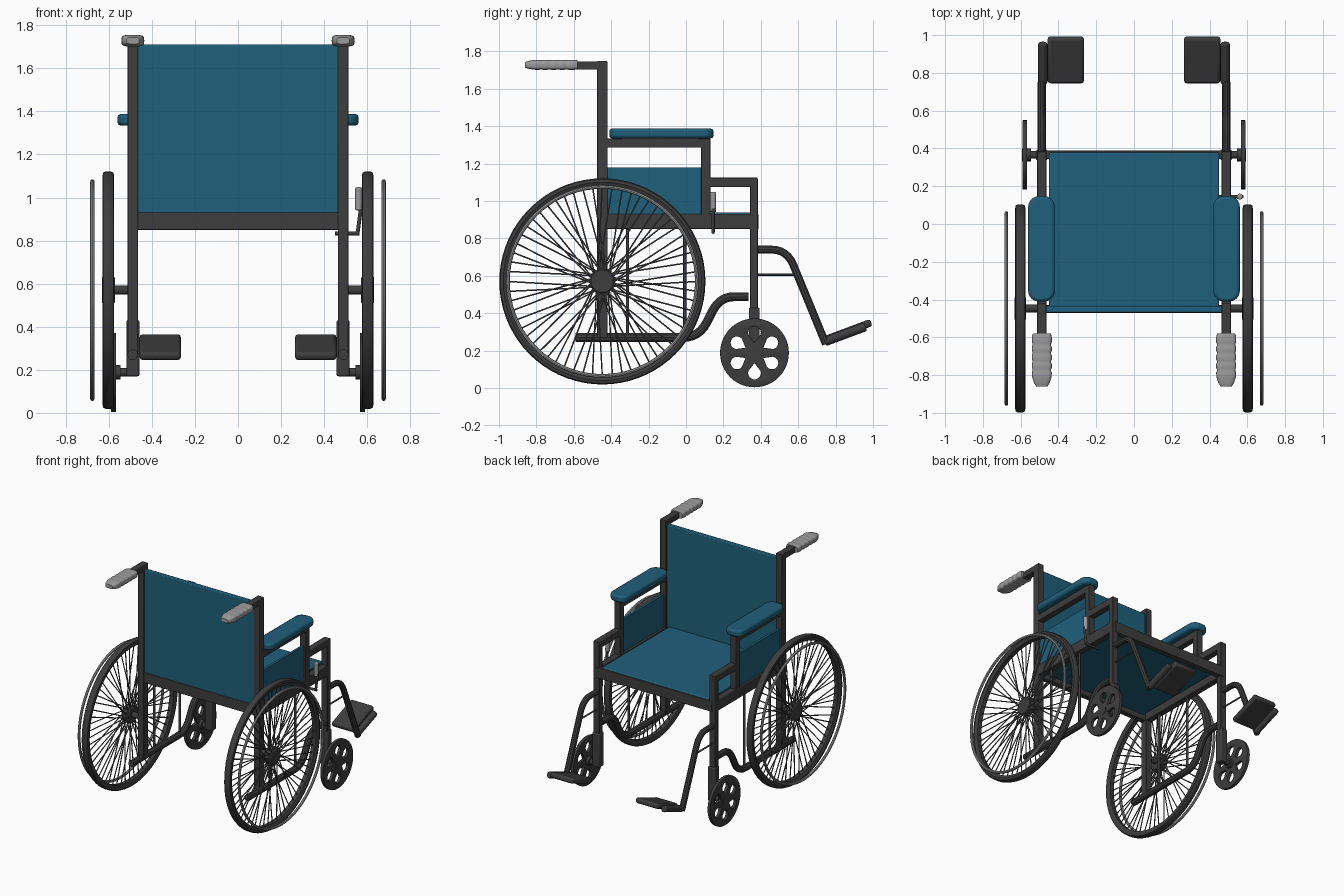
import bpy, bmesh, math
from mathutils import Vector, Matrix

if "Cube" in bpy.data.objects:
    bpy.data.objects.remove(bpy.data.objects["Cube"])

def mat(name, c):
    m = bpy.data.materials.new(name)
    m.diffuse_color = (*c, 1)
    m.use_nodes = True
    m.node_tree.nodes["Principled BSDF"].inputs["Base Color"].default_value = m.diffuse_color
    return m

DARK = mat("dark_grey", (0.047, 0.047, 0.047))
LIGHT = mat("light_grey", (0.33, 0.33, 0.33))
MID = mat("mid_grey", (0.1, 0.1, 0.1))
TEAL = mat("teal", (0.014, 0.115, 0.198))

def finish(name, bm, m, bevel=0.0, mirror=True, seg=2):
    """Turn a bmesh in world coordinates into an object, bevelled and mirrored in x."""
    bmesh.ops.recalc_face_normals(bm, faces=bm.faces)
    me = bpy.data.meshes.new(name)
    bm.to_mesh(me)
    bm.free()
    ob = bpy.data.objects.new(name, me)
    bpy.context.collection.objects.link(ob)
    me.materials.clear()
    me.materials.append(m)
    bpy.ops.object.select_all(action='DESELECT')
    ob.select_set(True)
    bpy.context.view_layer.objects.active = ob
    bpy.ops.object.shade_smooth_by_angle(angle=math.radians(35))
    if bevel:
        b = ob.modifiers.new("bevel", 'BEVEL')
        b.width, b.segments = bevel, seg
    if mirror:
        ob.modifiers.new("mirror", 'MIRROR')
    return ob

def add_box(bm, x, y, z, rot=0.0, corner=0.0):
    c = Vector([(a + b) / 2 for a, b in (x, y, z)])
    S = Matrix.Diagonal((x[1] - x[0], y[1] - y[0], z[1] - z[0], 1))
    M = Matrix.Translation(c) @ Matrix.Rotation(rot, 4, 'X') @ S
    vs = bmesh.ops.create_cube(bm, size=1, matrix=M)['verts']
    if corner:  # round the upright corners
        es = {e for v in vs for e in v.link_edges
              if abs(e.verts[0].co.z - e.verts[1].co.z) > 0.7 * (z[1] - z[0])}
        bmesh.ops.bevel(bm, geom=list(es), offset=corner, segments=6, profile=0.5, affect='EDGES')

def boxes(name, items, m=DARK, bevel=0.004, mirror=True, **kw):
    bm = bmesh.new()
    for it in items:
        add_box(bm, *it, **kw)
    return finish(name, bm, m, bevel, mirror)

def add_rod(bm, a, b, r, n=16):
    a, b = Vector(a), Vector(b)
    d = b - a
    M = Matrix.Translation((a + b) / 2) @ d.to_track_quat('Z', 'Y').to_matrix().to_4x4()
    bmesh.ops.create_cone(bm, cap_ends=True, segments=n, radius1=r, radius2=r, depth=d.length, matrix=M)

def rods(name, items, m=DARK, bevel=0.0, mirror=True, n=16):
    bm = bmesh.new()
    for it in items:
        add_rod(bm, *it, n=n)
    return finish(name, bm, m, bevel, mirror)

def lathe(name, profile, y, z, m, n=72, mirror=True):
    """Spin closed (radius, x) profile around an x-parallel axle."""
    bm = bmesh.new()
    rings = [[bm.verts.new((px, y + r * math.cos(t), z + r * math.sin(t))) for r, px in profile]
             for t in (2 * math.pi * i / n for i in range(n))]
    k = len(profile)
    for i in range(n):
        A, B = rings[i], rings[(i + 1) % n]
        for j in range(k):
            bm.faces.new((A[j], A[(j + 1) % k], B[(j + 1) % k], B[j]))
    return finish(name, bm, m, 0, mirror)

def curve_mesh(cu):
    ob = bpy.data.objects.new("tmp", cu)
    bpy.context.collection.objects.link(ob)
    bpy.context.view_layer.update()
    me = bpy.data.meshes.new_from_object(ob.evaluated_get(bpy.context.evaluated_depsgraph_get()))
    bpy.data.objects.remove(ob)
    bm = bmesh.new()
    bm.from_mesh(me)
    bmesh.ops.remove_doubles(bm, verts=bm.verts, dist=1e-5)
    return bm

def tube(name, x, pts, r, fillet=0.09, m=DARK):
    """Round tube through (y, z) points with rounded bends."""
    P = [Vector((x, *p)) for p in pts]
    path = [P[0]]
    for a, b, c in zip(P, P[1:], P[2:]):
        s = b + (a - b).normalized() * min(fillet, (a - b).length * 0.48)
        e = b + (c - b).normalized() * min(fillet, (c - b).length * 0.48)
        path += [s.lerp(b, t).lerp(b.lerp(e, t), t) for t in (i / 6 for i in range(7))]
    path.append(P[-1])
    cu = bpy.data.curves.new(name, 'CURVE')
    cu.dimensions = '3D'
    cu.bevel_depth, cu.bevel_resolution, cu.use_fill_caps = r, 3, True
    sp = cu.splines.new('POLY')
    sp.points.add(len(path) - 1)
    for q, p in zip(sp.points, path):
        q.co = (*p, 1)
    return finish(name, curve_mesh(cu), m)

# seat, backrest and side cloth
boxes("seat", [((-0.45, 0.45), (-0.44, 0.378), (0.89, 0.938))], TEAL, 0.008, False)
boxes("backrest", [((-0.468, 0.468), (-0.468, -0.435), (0.92, 1.71))], TEAL, 0.006, False)
boxes("side_panel", [((0.48, 0.50), (-0.43, 0.09), (0.92, 1.18))], TEAL, 0.002)

# square tube frame
X = (0.464, 0.514)
boxes("seat_cross_rail", [((-0.49, 0.49), (-0.472, -0.43), (0.85, 0.93)),
                          ((-0.49, 0.49), (0.345, 0.388), (0.85, 0.93))], mirror=False)
boxes("seat_side_rail", [(X, (-0.47, 0.383), (0.85, 0.93))])
boxes("back_post", [(X, (-0.475, -0.42), (0.27, 1.748))])
boxes("handle_bar", [(X, (-0.62, -0.44), (1.702, 1.747))])
boxes("armrest_frame", [(X, (-0.43, 0.13), (1.285, 1.335)), (X, (0.08, 0.13), (0.92, 1.33)),
                        (X, (0.12, 0.383), (1.075, 1.126))])
boxes("front_post", [(X, (0.342, 0.384), (0.40, 1.12))])
boxes("armrest_pad", [((0.42, 0.56), (-0.41, 0.147), (1.335, 1.387))], TEAL, 0.014, corner=0.055)

# ribbed grips, lofted from rounded rectangles
bm = bmesh.new()
stations = [(-0.58, 0.9), (-0.60, 1)]
for i in range(4):
    y0 = -0.625 - i * 0.045
    stations += [(y0, 1), (y0 - 0.008, 0.94), (y0 - 0.02, 0.94), (y0 - 0.028, 1)]
stations += [(-0.81, 0.97), (-0.845, 0.75), (-0.86, 0.55)]
rings = []
for y, s in stations:
    ring = []
    for i in range(24):
        t = 2 * math.pi * i / 24
        f = lambda v: math.copysign(abs(v) ** 0.5, v)
        ring.append(bm.verts.new((0.488 + 0.053 * s * f(math.cos(t)), y,
                                  1.728 + 0.027 * s * f(math.sin(t)))))
    rings.append(ring)
for A, B in zip(rings, rings[1:]):
    for i in range(24):
        bm.faces.new((A[i], A[(i + 1) % 24], B[(i + 1) % 24], B[i]))
bm.faces.new(rings[0])
bm.faces.new(rings[-1])
finish("hand_grip", bm, LIGHT)

# lower frame tube and thin uprights
tube("lower_frame", 0.489, [(-0.59, 0.27), (0.07, 0.27), (0.18, 0.488), (0.335, 0.488)], 0.025)
rods("thin_upright", [((0.489, y, 0.26), (0.489, y, 0.87), 0.009) for y in (-0.313, -0.006)])

# big wheels: tyre, hand rim, hub, axle, spokes
WY, WZ = -0.447, 0.57
lathe("tyre", [(0.507, 0.585), (0.53, 0.575), (0.545, 0.578), (0.551, 0.59), (0.551, 0.614),
               (0.545, 0.626), (0.53, 0.629), (0.507, 0.618)], WY, WZ, DARK)
lathe("hand_rim", [(0.505 + 0.01 * math.cos(t), 0.676 + 0.01 * math.sin(t))
                   for t in (i * math.pi / 4 for i in range(8))], WY, WZ, LIGHT)
rods("wheel_hub", [((0.572, WY, WZ), (0.632, WY, WZ), 0.062)], bevel=0.006, n=32)
rods("wheel_axle", [((0.49, WY, WZ), (0.60, WY, WZ), 0.021)])
spokes = []
N = 60
for i in range(N):
    t = 2 * math.pi * i / N
    u = t + (0.5 if i // 2 % 2 else -0.5)
    spokes.append(((0.582 if i % 2 else 0.622, WY + 0.055 * math.cos(u), WZ + 0.055 * math.sin(u)),
                   (0.602, WY + 0.512 * math.cos(t), WZ + 0.512 * math.sin(t)), 0.004))
rods("spokes", spokes, MID, n=6)

# caster wheels: disc with six teardrop holes
cu = bpy.data.curves.new("caster", 'CURVE')
cu.dimensions, cu.fill_mode, cu.extrude = '2D', 'BOTH', 0.009
cu.bevel_depth, cu.bevel_resolution, cu.offset = 0.003, 1, -0.003
def loop(pts):
    sp = cu.splines.new('POLY')
    sp.points.add(len(pts) - 1)
    for q, p in zip(sp.points, pts):
        q.co = (p[0], p[1], 0, 1)
    sp.use_cyclic_u = True
loop([(0.184 * math.cos(i * math.pi / 24), 0.184 * math.sin(i * math.pi / 24)) for i in range(48)])
drop = [(0.055, 0.0)] + [(0.108 + 0.034 * math.cos(a), 0.034 * math.sin(a))
                         for a in (math.radians(d) for d in range(-110, 111, 20))]
for k in range(6):
    c, s = math.cos(math.pi / 6 + k * math.pi / 3), math.sin(math.pi / 6 + k * math.pi / 3)
    loop([(a * c - b * s, a * s + b * c) for a, b in drop])
bm = curve_mesh(cu)
CY, CZ = 0.366, 0.188
bm.transform(Matrix(((0, 0, 1, 0.578), (1, 0, 0, CY), (0, 1, 0, CZ), (0, 0, 0, 1))))
finish("caster_wheel", bm, DARK)
boxes("caster_fork", [((0.458, 0.518), (0.336, 0.394), (0.17, 0.43))], bevel=0.008)
rods("caster_axle", [((0.50, CY, CZ), (0.575, CY, CZ), 0.02), ((0.545, CY, CZ), (0.593, CY, CZ), 0.034)])

# footrests: bent hanger, brace, side bar and plate
tube("footrest_hanger", 0.489, [(0.37, 0.74), (0.54, 0.74), (0.748, 0.235)], 0.022)
rods("footrest_brace", [((0.489, 0.37, 0.606), (0.489, 0.60, 0.606), 0.006)])
rods("footrest_side_bar", [((0.483, 0.742, 0.247), (0.483, 0.96, 0.328), 0.024)], bevel=0.008)
boxes("foot_plate", [((0.265, 0.457), (0.739, 0.999), (0.285, 0.325))], bevel=0.014,
      rot=math.radians(20.5))

# brake lever, one side only
rods("brake_lever", [((0.45, 0.145, 0.833), (0.565, 0.145, 0.833), 0.009),
                     ((0.555, 0.145, 0.833), (0.572, 0.145, 0.96), 0.009)], mirror=False)
rods("brake_grip", [((0.560, 0.145, 0.94), (0.560, 0.145, 1.048), 0.016)], LIGHT, 0.007, False)
